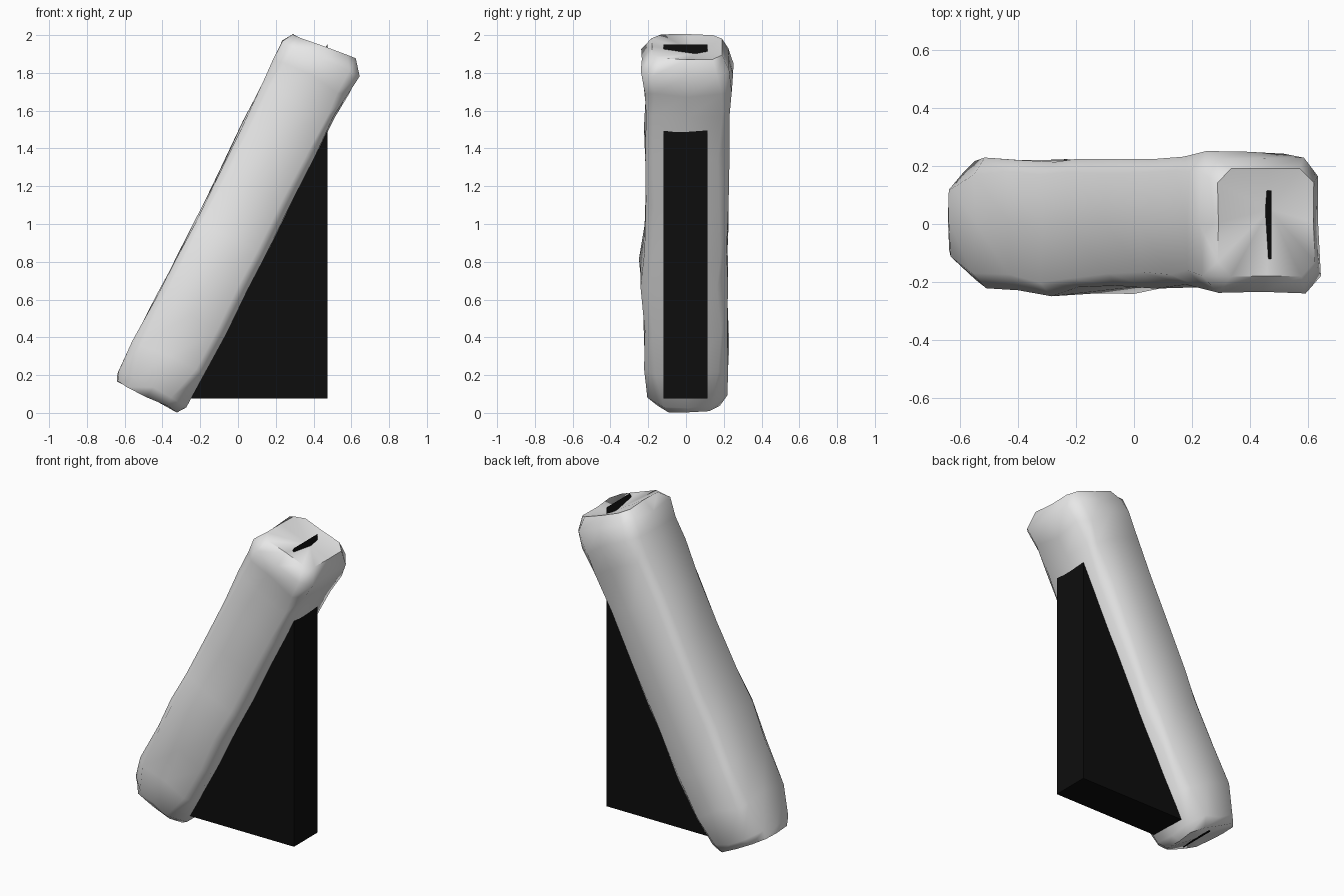
import bpy, bmesh, math, random
from mathutils import Vector

random.seed(4)
cube = bpy.data.objects.get("Cube")
if cube:
    bpy.data.objects.remove(cube)


def material(name, value):
    m = bpy.data.materials.new(name)
    m.use_nodes = True
    colour = (value, value, value, 1)
    m.diffuse_color = colour
    m.node_tree.nodes["Principled BSDF"].inputs["Base Color"].default_value = colour
    return m


def finish(bm, name, mat):
    bmesh.ops.recalc_face_normals(bm, faces=bm.faces)
    mesh = bpy.data.meshes.new(name)
    bm.to_mesh(mesh)
    bm.free()
    mesh.materials.append(mat)
    ob = bpy.data.objects.new(name, mesh)
    bpy.context.collection.objects.link(ob)
    return ob


# The slab leans: s runs up along it, t runs across its thickness
UP = Vector((0.45, 0, 0.893))
ACROSS = Vector((0.893, 0, -0.45))


def place(s, t, y):
    return UP * s + ACROSS * t + Vector((0, y, 0))


def section(s, t0, t1, y0, y1, c, slant):
    """Chamfered rectangle with a midpoint on each side, as (s, t, y)."""
    tm, ym = (t0 + t1) / 2, (y0 + y1) / 2
    loop = [(t0 + c, y0), (tm, y0), (t1 - c, y0), (t1, y0 + c), (t1, ym), (t1, y1 - c),
            (t1 - c, y1), (tm, y1), (t0 + c, y1), (t0, y1 - c), (t0, ym), (t0, y0 + c)]
    return [(s + slant * (t - tm), t, y) for t, y in loop]


# Rough stone slab, lofted through uneven sections
stations = [
    (-0.14, -0.645, -0.29, -0.15, 0.18, 0.06, 0),
    (-0.09, -0.66, -0.262, -0.20, 0.22, 0.09, 0),
    (0.10, -0.665, -0.258, -0.215, 0.225, 0.05, 0),
    (0.35, -0.665, -0.25, -0.222, 0.225, 0.045, 0),
    (0.60, -0.665, -0.252, -0.245, 0.22, 0.05, 0),
    (0.80, -0.66, -0.25, -0.222, 0.22, 0.04, 0),
    (1.10, -0.665, -0.246, -0.218, 0.225, 0.045, 0),
    (1.38, -0.668, -0.246, -0.22, 0.225, 0.05, 0),
    (1.62, -0.665, -0.25, -0.215, 0.225, 0.04, 0),
    (1.76, -0.67, -0.24, -0.225, 0.245, 0.06, 0),
    (1.865, -0.672, -0.23, -0.24, 0.23, 0.06, 0.05),
    (1.935, -0.645, -0.29, -0.18, 0.19, 0.05, 0.1),
]
bm = bmesh.new()
rings = []
for i, st in enumerate(stations):
    rough = 0.003 if i in (0, len(stations) - 1) else 0.007
    ring = []
    for s, t, y in section(*st):
        j = [random.uniform(-rough, rough) for _ in range(3)]
        ring.append(bm.verts.new(place(s + 2 * j[0], t + j[1], y + j[2])))
    rings.append(ring)
for a, b in zip(rings, rings[1:]):
    for k in range(len(a)):
        n = (k + 1) % len(a)
        bm.faces.new((a[k], a[n], b[n], b[k]))
for ring, centre in ((rings[0], (-0.137, -0.46, 0.02)), (rings[-1], (1.91, -0.44, 0.05))):
    tip = bm.verts.new(place(*centre))
    for k in range(len(ring)):
        bm.faces.new((ring[k], ring[(k + 1) % len(ring)], tip))
slab = finish(bm, "stone_slab", material("light grey stone", 0.8))
bpy.ops.object.select_all(action="DESELECT")
bpy.context.view_layer.objects.active = slab
slab.select_set(True)
bpy.ops.object.shade_smooth_by_angle(angle=math.radians(55))

# Black triangular wedge behind the slab, its tips just showing through both ends
bm = bmesh.new()
profile = [(-0.47, 0.075), (0.473, 0.075), (0.473, 1.95)]
sides = [[bm.verts.new((x, y, z)) for x, z in profile] for y in (-0.12, 0.115)]
for side in sides:
    bm.faces.new(side)
for k in range(3):
    n = (k + 1) % 3
    bm.faces.new((sides[0][k], sides[0][n], sides[1][n], sides[1][k]))
finish(bm, "support_wedge", material("black", 0.004))
